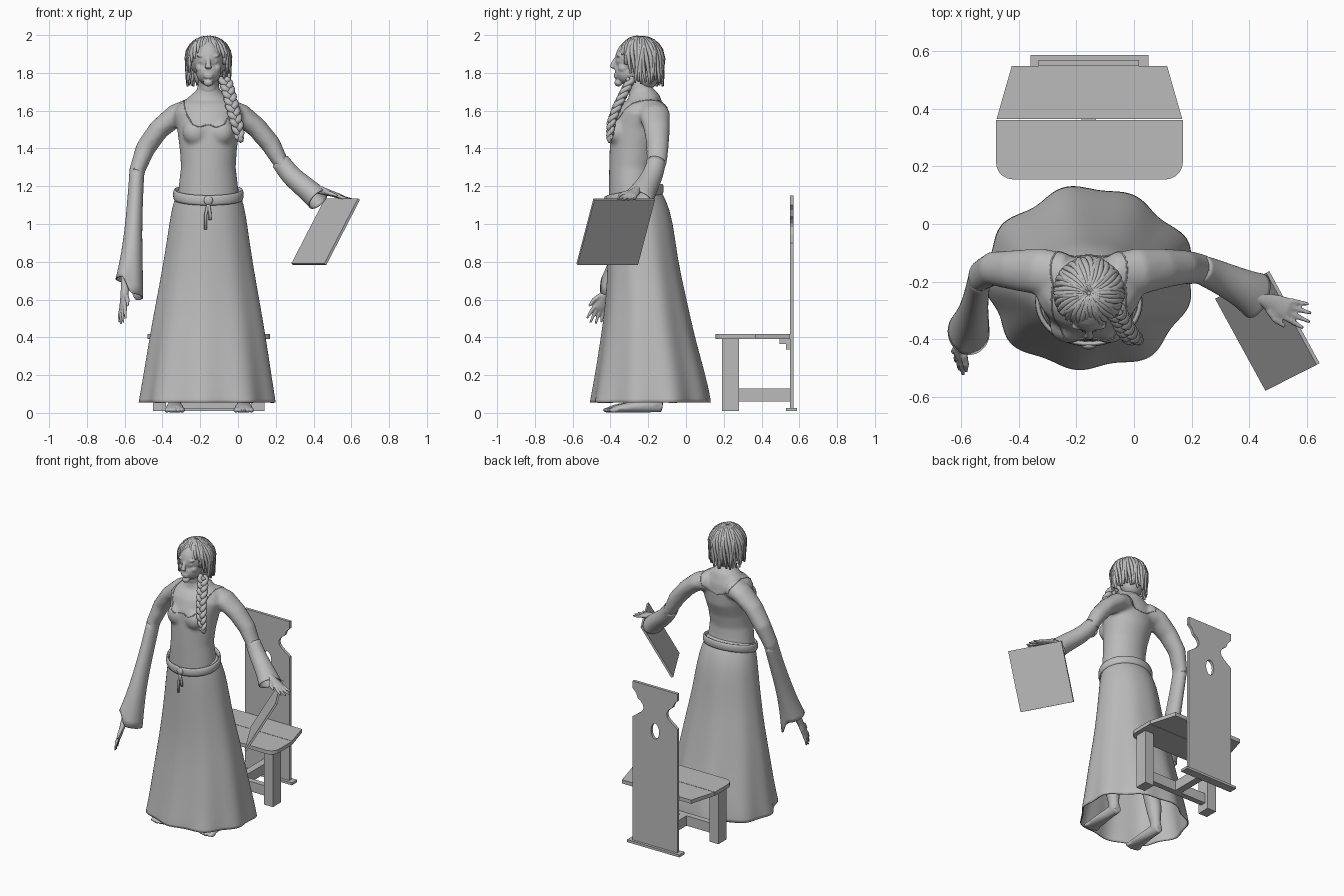
import bpy, bmesh, math, random
from mathutils import Vector as V, Matrix

random.seed(4)
if "Cube" in bpy.data.objects:
    bpy.data.objects.remove(bpy.data.objects["Cube"])
CX = -0.157          # centre line of the woman

grey = bpy.data.materials.new("plain grey")
grey.use_nodes = True
grey.diffuse_color = (0.5, 0.5, 0.5, 1)
grey.node_tree.nodes["Principled BSDF"].inputs["Base Color"].default_value = (0.5, 0.5, 0.5, 1)


def finish(name, bm, smooth=True, sub=0):
    bmesh.ops.recalc_face_normals(bm, faces=bm.faces)
    me = bpy.data.meshes.new(name)
    bm.to_mesh(me)
    bm.free()
    me.materials.append(grey)
    for p in me.polygons:
        p.use_smooth = smooth
    ob = bpy.data.objects.new(name, me)
    bpy.context.collection.objects.link(ob)
    if sub:
        ob.modifiers.new("round", "SUBSURF").levels = sub
        ob.modifiers["round"].render_levels = sub
    return ob


def add_tube(bm, pts, radii, up=(0, 1, 0), n=16, cap=(True, True), loop=False, fold=None):
    """Sweep an ellipse (width, depth) along points."""
    pts = [V(p) for p in pts]
    m, rings = len(pts), []
    for i, p in enumerate(pts):
        a, b = radii[i] if isinstance(radii, list) else radii
        nxt = pts[(i + 1) % m] if loop else pts[min(i + 1, m - 1)]
        prv = pts[i - 1] if loop else pts[max(i - 1, 0)]
        t = (nxt - prv).normalized()
        s = V(up).cross(t).normalized()
        d = t.cross(s)
        ring = []
        for k in range(n):
            w = 2 * math.pi * k / n
            f = fold(i / (m - 1), w) if fold else 1
            ring.append(bm.verts.new(p + (s * a * math.cos(w) + d * b * math.sin(w)) * f))
        rings.append(ring)
    for i in range(m if loop else m - 1):
        r, q = rings[i], rings[(i + 1) % m]
        for k in range(n):
            bm.faces.new((r[k], r[(k + 1) % n], q[(k + 1) % n], q[k]))
    if not loop:
        for use, ring in zip(cap, (rings[0], rings[-1])):
            if use:
                bm.faces.new(ring)


def add_ball(bm, c, r):
    bmesh.ops.create_uvsphere(bm, u_segments=24, v_segments=14, radius=1,
                              matrix=Matrix.Translation(c) @ Matrix.Diagonal((*r, 1)))


def fuse(ob, size, steps):
    m = ob.modifiers.new("fuse", "REMESH")
    m.mode, m.voxel_size, m.use_smooth_shade = "VOXEL", size, True
    s = ob.modifiers.new("soften", "SMOOTH")
    s.factor, s.iterations = 0.5, steps


def prism(name, outline, y0, y1, axis="y"):
    """Extrude an outline between two offsets along y or z."""
    bm = bmesh.new()
    put = (lambda a, b, o: (a, o, b)) if axis == "y" else (lambda a, b, o: (a, b, o))
    f = bm.faces.new([bm.verts.new(put(a, b, y0)) for a, b in outline])
    g = bmesh.ops.extrude_face_region(bm, geom=[f])
    delta = V(put(0, 0, y1 - y0))
    bmesh.ops.translate(bm, vec=delta, verts=[v for v in g["geom"] if isinstance(v, bmesh.types.BMVert)])
    return finish(name, bm, False)


def box(name, x, y, z):
    return prism(name, [(x[0], z[0]), (x[1], z[0]), (x[1], z[1]), (x[0], z[1])], *y)


# Bodice with shoulders and upper sleeves
bm = bmesh.new()
torso = [(1.12, -.275, .165, .135), (1.22, -.283, .155, .125), (1.3, -.285, .145, .122),
         (1.4, -.275, .152, .13), (1.5, -.255, .165, .145), (1.58, -.235, .185, .13),
         (1.63, -.225, .16, .11), (1.67, -.225, .105, .085), (1.71, -.24, .06, .062), (1.78, -.25, .05, .055)]
add_tube(bm, [(CX, y, z) for z, y, a, b in torso], [(a, b) for z, y, a, b in torso], n=32)
for s in (-1, 1):
    add_ball(bm, (CX + s * .068, -.355, 1.485), (.068, .06, .07))
right_arm = [(-.24, -.18, 1.6), (-.33, -.165, 1.575), (-.42, -.16, 1.5), (-.49, -.155, 1.4),
             (-.535, -.18, 1.28), (-.545, -.23, 1.12), (-.555, -.29, .96)]
left_arm = [(-.07, -.18, 1.6), (.02, -.165, 1.575), (.1, -.155, 1.51), (.175, -.15, 1.42),
            (.225, -.155, 1.33), (.29, -.18, 1.25), (.37, -.22, 1.2)]
arm_r = [(.07, .08), (.06, .082), (.055, .07), (.053, .06), (.042, .055), (.038, .05), (.035, .042)]
add_tube(bm, right_arm, arm_r)
add_tube(bm, left_arm, arm_r)
bodice = finish("bodice", bm)
fuse(bodice, .011, 6)

# Flared open sleeve ends
for name, path, rad, up in (
        ("right_sleeve", [(-.535, -.18, 1.28), (-.545, -.23, 1.12), (-.555, -.29, .95), (-.565, -.34, .8), (-.575, -.375, .66)],
         [(.04, .054), (.042, .055), (.048, .062), (.062, .072), (.075, .085)], (0, 1, 0)),
        ("left_sleeve", [(.225, -.155, 1.33), (.275, -.175, 1.26), (.34, -.205, 1.205), (.39, -.23, 1.165), (.425, -.25, 1.13)],
         [(.05, .05), (.055, .056), (.058, .062), (.062, .072), (.065, .085)], (0, 1, 0))):
    bm = bmesh.new()
    add_tube(bm, path, rad, up, cap=(False, False))
    # slant the hem so that the underside hangs lower
    for v in list(bm.verts)[-16:]:
        v.co.z -= .045 * math.copysign(1, v.co.x - path[-1][0]) if "right" in name else 0
    ob = finish(name, bm, sub=2)
    ob.modifiers.new("cloth", "SOLIDIFY").thickness = .006

# Long skirt with folds growing toward the hem
skirt = [(1.18, -.28, .16, .128), (1.1, -.257, .19, .155), (1.0, -.24, .206, .172), (.8, -.23, .235, .185),
         (.6, -.212, .272, .212), (.4, -.205, .308, .247), (.2, -.193, .338, .29), (.09, -.19, .356, .312), (.055, -.19, .36, .315)]
bm = bmesh.new()
add_tube(bm, [(CX, y, z) for z, y, a, b in skirt], [(a, b) for z, y, a, b in skirt], n=72, cap=(False, False),
         fold=lambda t, w: 1 + .035 * t ** 1.5 * (math.cos(9 * w + .6) + .5 * math.sin(5 * w)))
finish("skirt", bm, sub=1).modifiers.new("cloth", "SOLIDIFY").thickness = .008

# Belt, buckle and hanging end
bm = bmesh.new()
turn = [2 * math.pi * k / 48 for k in range(48)]
add_tube(bm, [(CX + .178 * math.cos(w), -.272 + .145 * math.sin(w), 1.155 + .03 * math.sin(w)) for w in turn],
         (.009, .028), (0, 0, 1), n=10, loop=True)
finish("belt", bm)
bm = bmesh.new()
add_ball(bm, (CX, -.424, 1.125), (.024, .012, .024))
finish("belt_buckle", bm)
bm = bmesh.new()
for dx, z in ((-.014, .97), (.01, 1.02)):
    add_tube(bm, [(CX, -.425, 1.11), (CX + dx, -.418, 1.05), (CX + dx, -.418, z)], (.008, .005), n=8)
finish("belt_end", bm)

# Head: skull, jaw and features fused
bm = bmesh.new()
add_ball(bm, (CX, -.265, 1.875), (.086, .11, .108))
add_ball(bm, (CX, -.305, 1.805), (.066, .072, .068))
add_ball(bm, (CX, -.358, 1.748), (.026, .022, .02))
add_tube(bm, [(CX, -.362, 1.885), (CX, -.383, 1.85), (CX, -.392, 1.825)], [(.01, .012), (.013, .014), (.02, .013)], n=10)
add_tube(bm, [(CX, -.235, 1.66), (CX, -.25, 1.72), (CX, -.26, 1.79)], (.052, .055))
for s in (-1, 1):
    add_ball(bm, (CX + s * .034, -.352, 1.862), (.017, .013, .01))
    add_ball(bm, (CX + s * .035, -.355, 1.89), (.026, .014, .008))
    add_ball(bm, (CX + s * .043, -.33, 1.825), (.025, .03, .025))
for z in (1.79, 1.778):
    add_ball(bm, (CX, -.372, z), (.026, .01, .006))
fuse(finish("head", bm), .005, 3)

# Hair: cap plus overlapping locks that part above the face
bm = bmesh.new()
add_ball(bm, (CX, -.232, 1.882), (.108, .105, .11))
add_ball(bm, (CX, -.21, 1.8), (.08, .07, .09))
finish("hair_cap", bm)
bm = bmesh.new()
for k in range(64):
    w = 2 * math.pi * k / 64
    face = max(0, -math.sin(w)) ** 1.5              # 1 straight ahead, 0 at sides and back
    end = 2.35 - 1.35 * face + random.uniform(-.12, .12)
    path = []
    for j in range(9):
        t = .05 + (end - .05) * j / 8
        r = math.sin(min(t, 1.75)) * random.uniform(1.0, 1.03)
        a = w + .12 * math.sin(t * 2 + k)
        path.append((CX + .113 * r * math.cos(a), -.24 + .117 * r * math.sin(a),
                     1.872 + .118 * math.cos(t) - .06 * max(0, t - 1.6)))
    add_tube(bm, path, [(.004 + .009 * math.sin(.3 + 2.6 * j / 8),) * 2 for j in range(9)],
             (math.cos(w), math.sin(w), .3), n=6)
finish("hair_locks", bm)

# Three-strand braid over the left shoulder
spine = [V(p) for p in ((-.07, -.29, 1.77), (-.05, -.325, 1.7), (-.03, -.365, 1.62), (-.008, -.395, 1.54), (.01, -.405, 1.45))]
bm = bmesh.new()
for s in range(3):
    path, rad = [], []
    for j in range(61):
        u = j / 60 * 4
        i = min(int(u), 3)
        w = j / 60 * 18 + s * 2.094
        size = 1 - .35 * (j / 60) ** 6
        path.append(spine[i].lerp(spine[i + 1], u - i) + V((.021 * math.sin(w), .012 * math.sin(2 * w), 0)) * size)
        rad.append((.017 * size, .015 * size))
    add_tube(bm, path, rad, n=8)
add_tube(bm, [(.008, -.404, 1.475), (.012, -.405, 1.45), (.02, -.406, 1.432)], [(.016, .014), (.02, .016), (.008, .006)], n=8)
finish("braid", bm)


def hand(name, wrist, along, spread, back):
    """Palm, four fingers and a thumb; spread points to the thumb side."""
    w, d = V(wrist), V(along).normalized()
    s = (V(spread) - d * V(spread).dot(d)).normalized()
    up = d.cross(s)
    bm = bmesh.new()
    add_tube(bm, [w - d * back, w, w + d * .045, w + d * .09, w + d * .105],
             [(.028, .026), (.021, .025), (.016, .036), (.014, .04), (.01, .036)], s, n=14)
    for k, length in enumerate((.075, .09, .085, .065)):
        o = .03 - .02 * k
        base = w + d * .095 + s * o
        go = d + s * (o * 6) + up * .05
        add_tube(bm, [base, base + go * length * .5, base + go * length - up * .008],
                 [(.011, .011), (.0095, .0095), (.006, .006)], s, n=8)
    base = w + d * .03 + s * .025
    add_tube(bm, [base, base + d * .035 + s * .025, base + d * .075 + s * .035],
             [(.014, .014), (.012, .012), (.007, .007)], up, n=8)
    fuse(finish(name, bm), .005, 3)


hand("right_hand", (-.6, -.42, .64), (-.02, -.09, -.2), (.35, -.9, 0), .1)
hand("left_hand", (.45, -.265, 1.175), (.19, -.07, -.06), (-.1, -1, 0), .1)

# Bare legs and feet under the hem
for name, x, y in (("right_foot", -.335, -.02), ("left_foot", .03, 0)):
    bm = bmesh.new()
    add_tube(bm, [(x * .6 - .06, -.2, .5), (x, -.18 + y, .2), (x, -.165 + y, .09), (x, -.16 + y, .04)],
             [(.06, .06), (.048, .052), (.032, .036), (.034, .04)])
    add_tube(bm, [(x, -.125 + y, .035), (x, -.2 + y, .04), (x, -.29 + y, .03), (x, -.36 + y, .022), (x, -.385 + y, .018)],
             [(.026, .03), (.034, .038), (.045, .029), (.05, .021), (.046, .016)], (0, 0, 1))
    for k in range(5):
        dx = (k - 2) * .021
        add_ball(bm, (x + dx, -.395 + y + abs(dx) * .3, .015), (.012, .026, .014))
    fuse(finish(name, bm), .006, 3)

# Stitched neckline laid on the bodice
half = [(0, -.45, 1.53), (.05, -.44, 1.535), (.085, -.4, 1.53), (.11, -.35, 1.57), (.13, -.28, 1.64), (.135, -.21, 1.67),
        (.13, -.13, 1.64), (.1, -.08, 1.59), (.05, -.08, 1.56), (0, -.08, 1.55)]
loop = [V((CX + x, y, z)) for x, y, z in half] + [V((CX - x, y, z)) for x, y, z in half[-2:0:-1]]
path = []
bpy.context.view_layer.update()
body = bodice.evaluated_get(bpy.context.evaluated_depsgraph_get())
for i, p in enumerate(loop):
    for t in (0, .25, .5, .75):
        path.append(body.closest_point_on_mesh(p.lerp(loop[(i + 1) % len(loop)], t))[1])
bm = bmesh.new()
add_tube(bm, path, (.003, .003), (.1, .2, 1), n=6, loop=True)
finish("neckline", bm)

# Thin board held in the left hand
corner, across, down = V((.46, -.17, 1.135)), V((.175, -.32, 0)), V((-.178, -.09, -.345))
thick = across.cross(down).normalized() * .014
bm = bmesh.new()
lo = [bm.verts.new(corner + across * a + down * b) for a, b in ((0, 0), (1, 0), (1, 1), (0, 1))]
hi = [bm.verts.new(v.co + thick) for v in lo]
bm.faces.new(lo)
bm.faces.new(hi)
for k in range(4):
    j = (k + 1) % 4
    bm.faces.new((lo[k], lo[j], hi[j], hi[k]))
finish("board", bm, False)

# Chair seat in two planks, the front one with rounded corners
front = [(.17, .362)]
for c, start in ((.11, 0), (-.42, 1)):
    for k in range(6):
        w = -math.pi / 2 * (start + k / 5)
        front.append((c + .06 * math.cos(w), .215 + .06 * math.sin(w)))
front.append((-.48, .362))
prism("seat_front", front, .392, .418, "z")
prism("seat_back", [(-.478, .365), (.168, .365), (.115, .55), (-.425, .55)], .392, .418, "z")

# Chair back with a waisted top and an oval hole
side = [(.175, .025), (.175, .9)]
side += [(.175 - .085 * math.sin(math.pi * k / 8) ** .8, .91 + .15 * k / 8) for k in range(1, 8)]
side += [(.15, 1.075), (.175, 1.1), (.175, 1.15)]
back = prism("chair_back", [(CX + x, z) for x, z in side] + [(CX - x, z) for x, z in side[::-1]], .55, .57)
oval = [(CX + .032 * math.cos(w), .84 + .055 * math.sin(w)) for w in turn[::2]]
cutter = prism("hole_cutter", oval, .5, .62)
cutter.hide_render = True
cutter.hide_set(True)
cut = back.modifiers.new("hole", "BOOLEAN")
cut.object, cut.solver = cutter, "EXACT"
box("back_foot", (-.36, .05), (.53, .588), (.01, .027))

# Chair legs, rails and bracket under the seat
for name, x in (("right_leg", -.45), ("left_leg", .07)):
    box("chair_" + name, (x, x + .07), (.19, .28), (.01, .392))
box("cross_rail", (-.38, .07), (.215, .255), (.06, .13))
box("centre_rail", (CX - .025, CX + .025), (.255, .55), (.06, .13))
box("bracket_upper", (CX - .13, CX + .13), (.495, .55), (.365, .392))
box("bracket_lower", (CX - .13, CX + .13), (.53, .55), (.335, .365))
